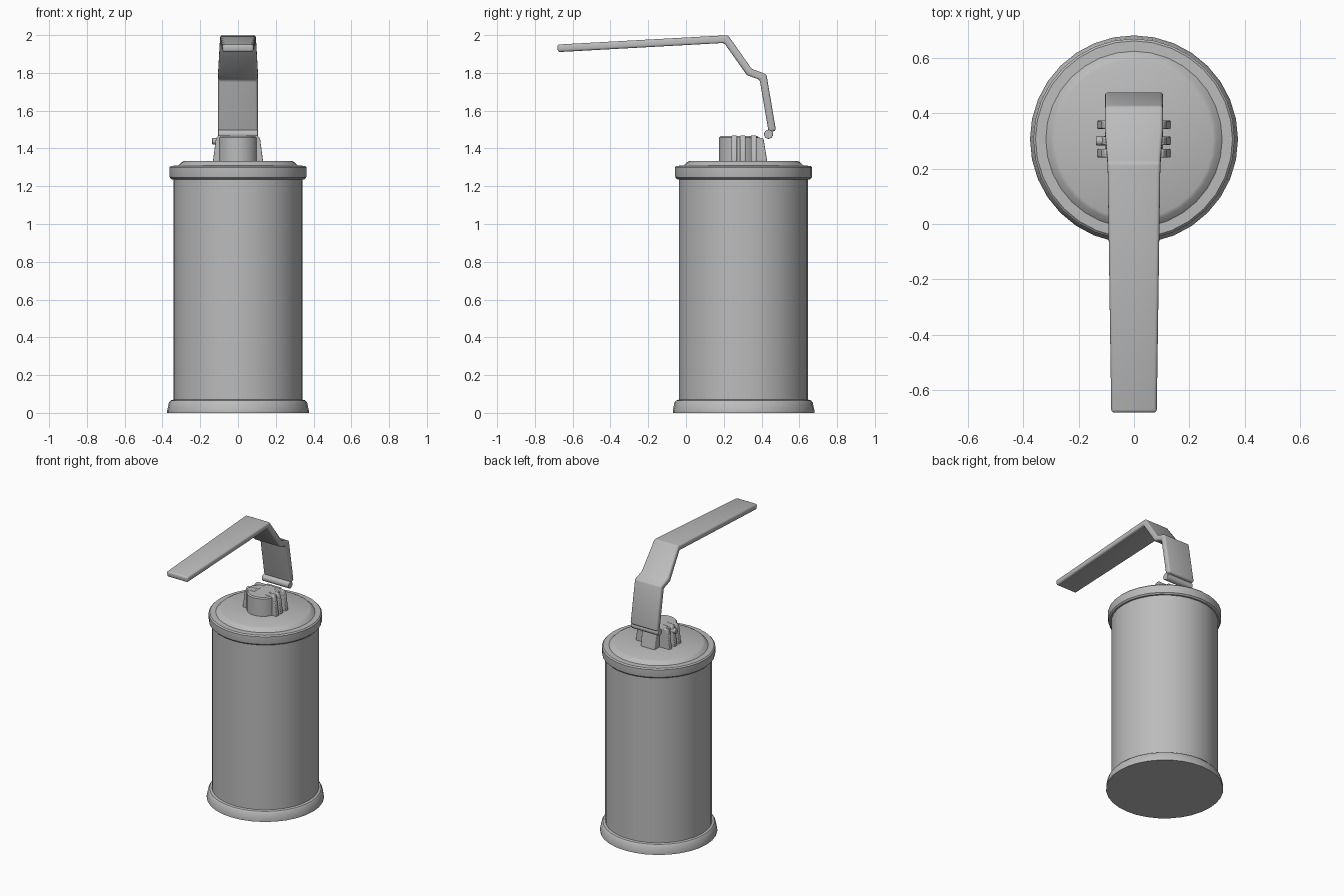
import bpy, bmesh, math
from mathutils import Vector

cube = bpy.data.objects.get("Cube")
if cube:
    bpy.data.objects.remove(cube)

CY = 0.305  # canister axis

grey = bpy.data.materials.new("plain_grey")
grey.use_nodes = True
colour = (0.5, 0.5, 0.5, 1)
grey.diffuse_color = colour
grey.node_tree.nodes["Principled BSDF"].inputs["Base Color"].default_value = colour


def finish(name, bm, angle=35, bevel=0, solid=0):
    """Turn a bmesh into a smooth-shaded object."""
    bmesh.ops.recalc_face_normals(bm, faces=bm.faces)
    mesh = bpy.data.meshes.new(name)
    bm.to_mesh(mesh)
    bm.free()
    mesh.materials.append(grey)
    ob = bpy.data.objects.new(name, mesh)
    bpy.context.collection.objects.link(ob)
    bpy.ops.object.select_all(action='DESELECT')
    ob.select_set(True)
    bpy.context.view_layer.objects.active = ob
    bpy.ops.object.shade_smooth_by_angle(angle=math.radians(angle))
    if solid:
        m = ob.modifiers.new("thickness", 'SOLIDIFY')
        m.thickness, m.offset, m.use_even_offset = solid, 0, True
    if bevel:
        m = ob.modifiers.new("rounding", 'BEVEL')
        m.width, m.segments = bevel, 3
        m.limit_method, m.angle_limit = 'ANGLE', math.radians(50)
    return ob


def lathe(name, profile, y, steps=32):
    bm = bmesh.new()
    vs = [bm.verts.new((r, y, z)) for r, z in profile]
    edges = [bm.edges.new(p) for p in zip(vs, vs[1:])]
    bmesh.ops.spin(bm, geom=vs + edges, cent=(0, y, 0), axis=(0, 0, 1),
                   angle=math.tau, steps=steps)
    bmesh.ops.remove_doubles(bm, verts=bm.verts, dist=0.0005)
    return finish(name, bm)


def prism(name, outline, depth, bevel):
    """Extrude a closed 3D outline along a vector."""
    bm = bmesh.new()
    face = bm.faces.new([bm.verts.new(p) for p in outline])
    ext = bmesh.ops.extrude_face_region(bm, geom=[face])
    moved = [v for v in ext["geom"] if isinstance(v, bmesh.types.BMVert)]
    bmesh.ops.translate(bm, verts=moved, vec=depth)
    return finish(name, bm, bevel=bevel)


def rod(name, x0, x1, y, z, radius):
    bm = bmesh.new()
    bmesh.ops.create_cone(bm, cap_ends=True, segments=16, radius1=radius,
                          radius2=radius, depth=x1 - x0)
    for v in bm.verts:
        v.co = Vector(((x0 + x1) / 2 + v.co.z, y + v.co.x, z + v.co.y))
    return finish(name, bm, bevel=0.004)


# Canister: base flange, wall and rolled lid
lathe("canister_body", [(0, 0), (0.375, 0), (0.375, 0.012), (0.366, 0.055),
                        (0.357, 0.066), (0.342, 0.07), (0.342, 1.238)], CY)
lathe("canister_lid", [(0.34, 1.236), (0.352, 1.237), (0.361, 1.246), (0.363, 1.258),
                       (0.363, 1.3), (0.355, 1.308), (0.318, 1.309),
                       (0.298, 1.328), (0.285, 1.334), (0, 1.334)], CY)

# Fuze hub with sloped back lug
lathe("fuze_hub", [(0.105, 1.33), (0.105, 1.457), (0.098, 1.465), (0, 1.465)], 0.28)
prism("back_lug", [(-0.055, 0.3, 1.33), (-0.055, 0.43, 1.33),
                   (-0.055, 0.41, 1.455), (-0.055, 0.3, 1.465)], (0.11, 0, 0), 0.006)

# Sloped ribs on both sides of the hub
for side, label in ((1, "left"), (-1, "right")):
    for i, y in enumerate((0.255, 0.3, 0.358)):
        outline = [(side * x, y - 0.015, z) for x, z in
                   ((0.04, 1.33), (0.133, 1.33), (0.117, 1.45), (0.105, 1.468), (0.04, 1.468))]
        prism(f"{label}_rib_{i + 1}", outline, (0, 0.03, 0), 0.005)

# Small cross pin poking out on the right
rod("hub_pin", -0.137, -0.08, 0.3, 1.438, 0.017)

# Bent safety lever: half width, y, z along its middle
path = [(0.082, -0.68, 1.93), (0.095, 0.212, 1.979), (0.105, 0.335, 1.805),
        (0.105, 0.408, 1.778), (0.105, 0.457, 1.49)]
bm = bmesh.new()
rows = [[bm.verts.new((s * w, y, z)) for s in (-1, 1)] for w, y, z in path]
for a, b in zip(rows, rows[1:]):
    bm.faces.new((a[0], a[1], b[1], b[0]))
finish("safety_lever", bm, angle=30, bevel=0.012, solid=0.04)

# Rolled hinge at the foot of the lever
rod("lever_hinge", -0.105, 0.105, 0.437, 1.475, 0.024)
